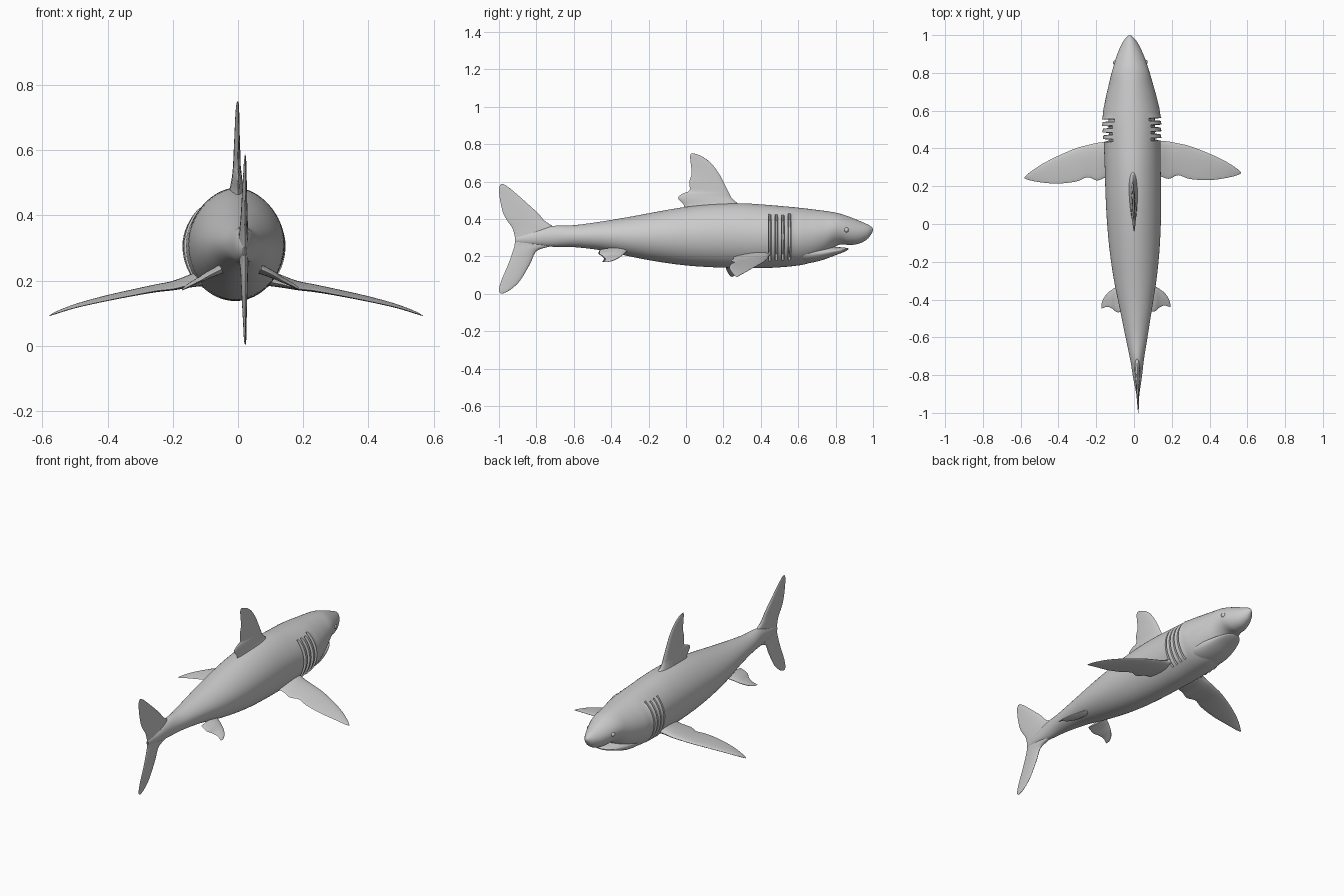
import bpy, bmesh, math
from mathutils import Vector, Matrix

YAW = Matrix.Rotation(math.radians(1.3), 4, 'Z')   # whole animal is turned slightly


def spline(rows, steps=5):
    """Catmull-Rom interpolation through rows of numbers."""
    pts = [Vector(r) for r in rows]
    pts = [pts[0]] + pts + [pts[-1]]
    out = []
    for a, b, c, d in zip(pts, pts[1:], pts[2:], pts[3:]):
        for i in range(steps):
            t = i / steps
            out.append(0.5 * (2 * b + (c - a) * t + (2 * a - 5 * b + 4 * c - d) * t * t
                              + (3 * b - a - 3 * c + d) * t ** 3))
    return out + [pts[-1].copy()]


def loft(name, rings, angle=45):
    bm = bmesh.new()
    loops = [[bm.verts.new(p) for p in ring] for ring in rings]
    n = len(loops[0])
    for a, b in zip(loops, loops[1:]):
        for i in range(n):
            j = (i + 1) % n
            bm.faces.new((a[i], a[j], b[j], b[i]))
    bm.faces.new(loops[0])
    bm.faces.new(loops[-1])
    bmesh.ops.recalc_face_normals(bm, faces=bm.faces)
    bm.transform(YAW)
    me = bpy.data.meshes.new(name)
    bm.to_mesh(me)
    bm.free()
    ob = bpy.data.objects.new(name, me)
    bpy.context.collection.objects.link(ob)
    bpy.ops.object.select_all(action='DESELECT')
    ob.select_set(True)
    bpy.context.view_layer.objects.active = ob
    bpy.ops.object.shade_smooth_by_angle(angle=math.radians(angle))
    return ob


def section(y, zb, zt, w, pinch=1.0, n=64):
    """Elliptical body slice; pinch pulls in only the flanks (gill slits)."""
    ring = []
    for i in range(n):
        a = 2 * math.pi * i / n
        x, dz, zc = w * math.cos(a), (zt - zb) / 2 * math.sin(a), (zt + zb) / 2
        if dz > 0:
            x *= 1 - 0.1 * math.sin(a) ** 2
        k = pinch if 0.185 < zc + dz < 0.42 else 1.0
        ring.append((x * k, y, zc + dz * k))
    return ring


def fin(name, rows, normal, n=20):
    """Rows: leading point xyz, trailing point xyz, half thickness."""
    rings = []
    nv = Vector(normal).normalized()
    for r in spline(rows):
        lead, trail, h = Vector(r[0:3]), Vector(r[3:6]), max(r[6], 0.0008)
        ring = []
        for i in range(n):
            a = 2 * math.pi * i / n
            c = (1 - math.cos(a)) / 2
            ring.append(lead.lerp(trail, c) + nv * h * math.sin(a) * (1.2 - 0.7 * c))
        rings.append(ring)
    return loft(name, rings, 60)


# Body: y, bottom z, top z, half width
table = spline([
    (-0.91, 0.275, 0.305, 0.006), (-0.82, 0.26, 0.335, 0.022), (-0.72, 0.252, 0.362, 0.036),
    (-0.60, 0.25, 0.367, 0.058), (-0.45, 0.232, 0.387, 0.085), (-0.30, 0.20, 0.412, 0.112),
    (-0.15, 0.172, 0.44, 0.131), (0.0, 0.152, 0.465, 0.142), (0.15, 0.142, 0.481, 0.147),
    (0.30, 0.138, 0.484, 0.148), (0.43, 0.138, 0.476, 0.150), (0.57, 0.148, 0.464, 0.153),
    (0.66, 0.165, 0.454, 0.137), (0.74, 0.205, 0.444, 0.117), (0.79, 0.248, 0.436, 0.104),
    (0.83, 0.264, 0.427, 0.092), (0.88, 0.261, 0.410, 0.076), (0.93, 0.270, 0.389, 0.056),
    (0.97, 0.293, 0.372, 0.034), (0.99, 0.318, 0.360, 0.016), (1.0, 0.338, 0.349, 0.004)])


def slice_at(y):
    for a, b in zip(table, table[1:]):
        if a[0] <= y <= b[0]:
            return a.lerp(b, (y - a[0]) / (b[0] - a[0]))


slices = [(r[0], 1.0) for r in table if not 0.43 < r[0] < 0.565]
for g in (0.445, 0.48, 0.515, 0.55):
    slices += [(g - 0.007, 1.0), (g - 0.004, 0.8), (g + 0.005, 0.8), (g + 0.008, 1.03)]
loft("body", [section(*slice_at(y), pinch=p) for y, p in sorted(slices)])

# Lower jaw
loft("lower_jaw", [section(*r) for r in spline([
    (0.55, 0.17, 0.29, 0.11), (0.64, 0.163, 0.27, 0.108), (0.72, 0.178, 0.258, 0.097),
    (0.79, 0.203, 0.252, 0.078), (0.84, 0.222, 0.248, 0.055), (0.862, 0.233, 0.245, 0.032),
    (0.87, 0.239, 0.242, 0.008)])])


# Upright fins: z, leading y, trailing y, half thickness
def upright(name, rows):
    fin(name, [(0, l, z, 0, t, z, h) for z, l, t, h in rows], (1, 0, 0))


upright("dorsal_fin", [
    (0.43, 0.33, -0.01, 0.045), (0.475, 0.285, -0.012, 0.026), (0.512, 0.245, -0.042, 0.018),
    (0.535, 0.232, -0.02, 0.015), (0.552, 0.224, 0.018, 0.013), (0.60, 0.20, 0.018, 0.011),
    (0.645, 0.175, 0.03, 0.009), (0.70, 0.133, 0.025, 0.007), (0.735, 0.085, 0.022, 0.005),
    (0.75, 0.045, 0.027, 0.002)])
upright("tail_fin", [
    (0.587, -0.975, -0.99, 0.001), (0.565, -0.943, -1.0, 0.004), (0.52, -0.89, -0.997, 0.006),
    (0.48, -0.845, -0.99, 0.008), (0.43, -0.79, -0.977, 0.010), (0.39, -0.755, -0.955, 0.012),
    (0.35, -0.70, -0.928, 0.015), (0.30, -0.68, -0.915, 0.018), (0.26, -0.71, -0.917, 0.016),
    (0.23, -0.797, -0.925, 0.013), (0.16, -0.834, -0.95, 0.010), (0.07, -0.888, -0.988, 0.006),
    (0.02, -0.942, -1.0, 0.004), (0.002, -0.98, -0.992, 0.001)])

# Paired fins and eyes: x, leading y, leading z, trailing y, trailing z, half thickness
pectoral = [
    (0.08, 0.46, 0.22, 0.25, 0.20, 0.028), (0.14, 0.44, 0.203, 0.25, 0.188, 0.020),
    (0.19, 0.433, 0.19, 0.235, 0.175, 0.014), (0.24, 0.422, 0.181, 0.253, 0.169, 0.012),
    (0.30, 0.407, 0.17, 0.232, 0.158, 0.010), (0.40, 0.367, 0.149, 0.223, 0.138, 0.008),
    (0.49, 0.322, 0.125, 0.232, 0.118, 0.006), (0.55, 0.282, 0.103, 0.245, 0.100, 0.004),
    (0.573, 0.262, 0.092, 0.255, 0.092, 0.001)]
pelvic = [
    (0.06, -0.31, 0.235, -0.46, 0.235, 0.016), (0.10, -0.33, 0.218, -0.465, 0.215, 0.012),
    (0.125, -0.345, 0.205, -0.445, 0.20, 0.009), (0.15, -0.365, 0.192, -0.435, 0.188, 0.007),
    (0.17, -0.39, 0.180, -0.44, 0.177, 0.005), (0.182, -0.42, 0.171, -0.445, 0.170, 0.001)]

for side, s in (("right", 1), ("left", -1)):
    for name, rows, nrm in (("pectoral_fin", pectoral, (s * 0.22, 0, 1)),
                            ("pelvic_fin", pelvic, (s * 0.5, 0, 1))):
        fin(f"{side}_{name}", [(s * x, ly, lz, s * x, ty, tz, h)
                               for x, ly, lz, ty, tz, h in rows], nrm)
    bpy.ops.mesh.primitive_uv_sphere_add(segments=20, ring_count=12, radius=0.014,
                                         location=YAW @ Vector((s * 0.078, 0.855, 0.342)))
    bpy.context.object.name = f"{side}_eye"
    bpy.ops.object.shade_smooth()
